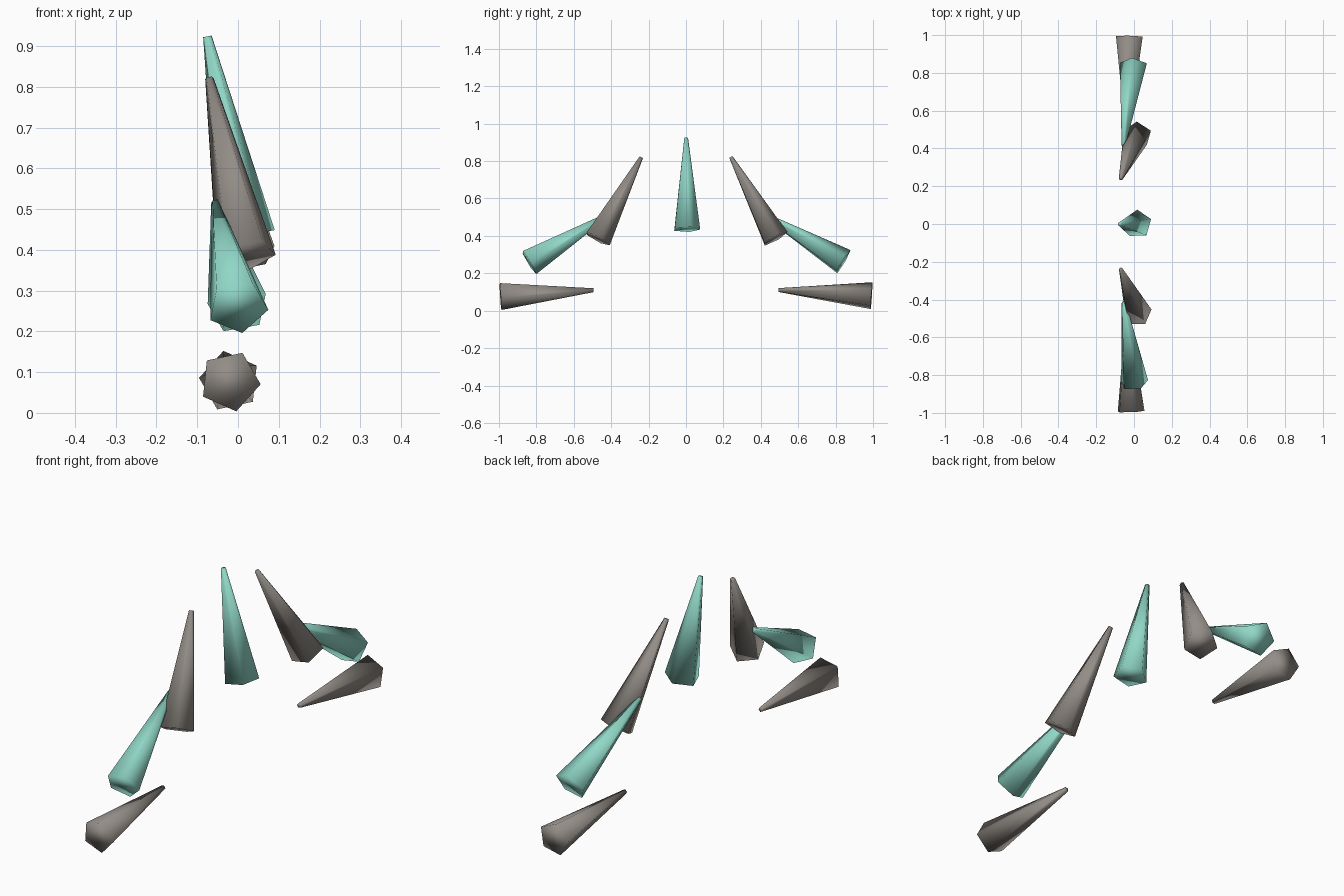
import bpy
import bmesh
import math
from mathutils import Vector, Matrix

cube = bpy.data.objects.get("Cube")
if cube:
    bpy.data.objects.remove(cube, do_unlink=True)


def make_material(name, color):
    mat = bpy.data.materials.new(name)
    mat.use_nodes = True
    mat.diffuse_color = (*color, 1)
    mat.node_tree.nodes["Principled BSDF"].inputs["Base Color"].default_value = (*color, 1)
    return mat


GRAY = make_material("warm_gray", (0.29, 0.265, 0.24))
TEAL = make_material("teal", (0.28, 0.68, 0.57))


def spike(name, base, tip, phase, mat):
    """Five-sided tapered spike running from base to a small blunt tip."""
    base, tip = Vector(base), Vector(tip)
    d = (tip - base).normalized()
    v = d.cross(Vector((1, 0, 0))).normalized()
    u = v.cross(d)
    frame = Matrix((u, v, d)).transposed().to_4x4()
    frame.translation = (base + tip) / 2
    bm = bmesh.new()
    # A first vertex on local x, then turned about the spike's own axis
    bmesh.ops.create_cone(bm, cap_ends=True, segments=5, radius1=0.076,
                          radius2=0.011, depth=(tip - base).length)
    bm.verts.ensure_lookup_table()
    first = bm.verts[0].co
    turn = math.radians(phase) - math.atan2(first.y, first.x)
    bm.transform(frame @ Matrix.Rotation(turn, 4, "Z"))
    for face in bm.faces:
        face.smooth = True
    mesh = bpy.data.meshes.new(name)
    bm.to_mesh(mesh)
    bm.free()
    mesh.materials.append(mat)
    obj = bpy.data.objects.new(name, mesh)
    bpy.context.collection.objects.link(obj)


# Half arch: name, base (x, y, z), tip (x, y, z), material
PAIRS = [
    ("lower_spike", (-0.02, 0.992, 0.078), (-0.035, 0.495, 0.11), GRAY),
    ("middle_spike", (0.0, 0.84, 0.26), (-0.055, 0.415, 0.515), TEAL),
    ("upper_spike", (0.02, 0.475, 0.385), (-0.07, 0.24, 0.82), GRAY),
]

# Spikes twist a little further along the arch from front to back
for i, (name, base, tip, mat) in enumerate(PAIRS):
    for side, label in ((-1, "front"), (1, "back")):
        flip = Vector((1, side, 1))
        spike(f"{label}_{name}", Vector(base) * flip, Vector(tip) * flip,
              18 + side * 4 * (3 - i), mat)

# Crown of the arch
spike("top_spike", (0.02, 0, 0.435), (-0.075, 0, 0.924), 20, TEAL)
